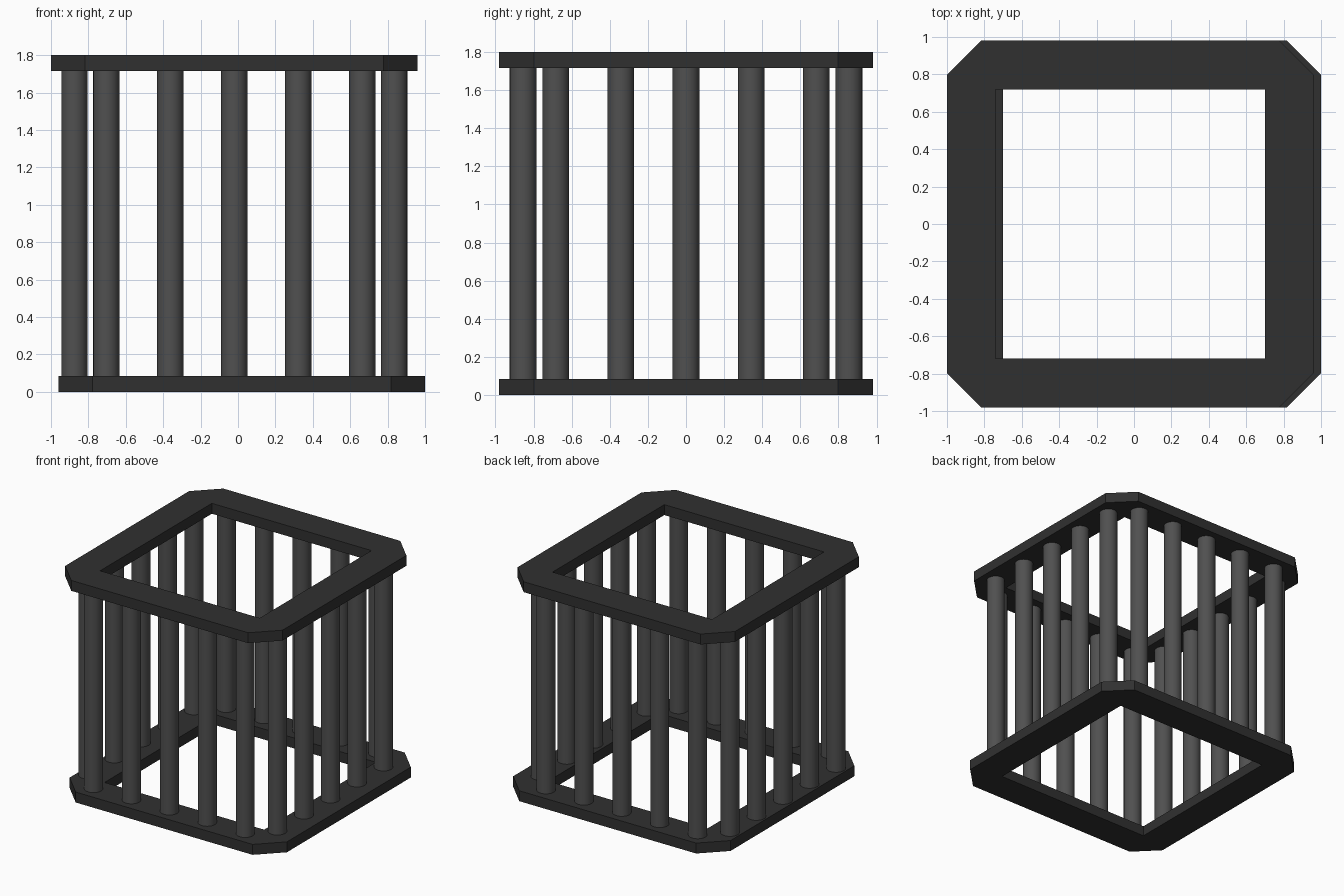
import bpy, bmesh

if "Cube" in bpy.data.objects:
    bpy.data.objects.remove(bpy.data.objects["Cube"])

HALF, CHAMFER, HOLE, THICK, HEIGHT = 0.98, 0.182, 0.72, 0.085, 1.8
POST_R, POST_OFFSET, POST_STEP, SHIFT = 0.07, 0.855, 0.342, 0.02


def material(name, value):
    mat = bpy.data.materials.new(name)
    mat.diffuse_color = (value, value, value, 1)
    mat.use_nodes = True
    mat.node_tree.nodes["Principled BSDF"].inputs["Base Color"].default_value = mat.diffuse_color
    return mat


frame_mat = material("dark_frame", 0.03)
post_mat = material("grey_bars", 0.08)


def frame(name, cx, z):
    """Square ring with cut outer corners."""
    h, e, i = HALF, HALF - CHAMFER, HOLE
    outer = [(e, -h), (h, -e), (h, e), (e, h), (-e, h), (-h, e), (-h, -e), (-e, -h)]
    inner = [(i, -i), (i, i), (-i, i), (-i, -i)]
    bm = bmesh.new()
    o = [bm.verts.new((x, y, 0)) for x, y in outer]
    n = [bm.verts.new((x, y, 0)) for x, y in inner]
    for k in range(4):
        j = (k + 1) % 4
        # straight side rail, then its corner
        bm.faces.new((o[2 * k + 1], o[(2 * k + 2) % 8], n[j], n[k]))
        bm.faces.new((o[2 * k], o[2 * k + 1], n[k]))
    ext = bmesh.ops.extrude_face_region(bm, geom=bm.faces[:])
    top = [v for v in ext["geom"] if isinstance(v, bmesh.types.BMVert)]
    bmesh.ops.translate(bm, verts=top, vec=(0, 0, THICK))
    bmesh.ops.recalc_face_normals(bm, faces=bm.faces)
    bmesh.ops.dissolve_limit(bm, angle_limit=0.01, verts=bm.verts, edges=bm.edges)
    mesh = bpy.data.meshes.new(name)
    bm.to_mesh(mesh)
    bm.free()
    mesh.materials.append(frame_mat)
    ob = bpy.data.objects.new(name, mesh)
    ob.location = (cx, 0, z)
    bpy.context.collection.objects.link(ob)


def bar(name, x, y):
    bpy.ops.mesh.primitive_cylinder_add(vertices=32, radius=POST_R, depth=HEIGHT - 2 * THICK,
                                        location=(x - SHIFT, y, HEIGHT / 2))
    ob = bpy.context.object
    ob.name = name
    ob.data.materials.append(post_mat)
    bpy.ops.object.shade_smooth_by_angle()


# Two frames, slightly offset from each other sideways
frame("bottom_frame", SHIFT, 0)
frame("top_frame", -SHIFT, HEIGHT - THICK)

# Five bars along each of the four sides
for k in range(-2, 3):
    t = k * POST_STEP
    bar(f"front_bar_{k + 3}", t, -POST_OFFSET)
    bar(f"back_bar_{k + 3}", t, POST_OFFSET)
    bar(f"left_bar_{k + 3}", -POST_OFFSET, t)
    bar(f"right_bar_{k + 3}", POST_OFFSET, t)
